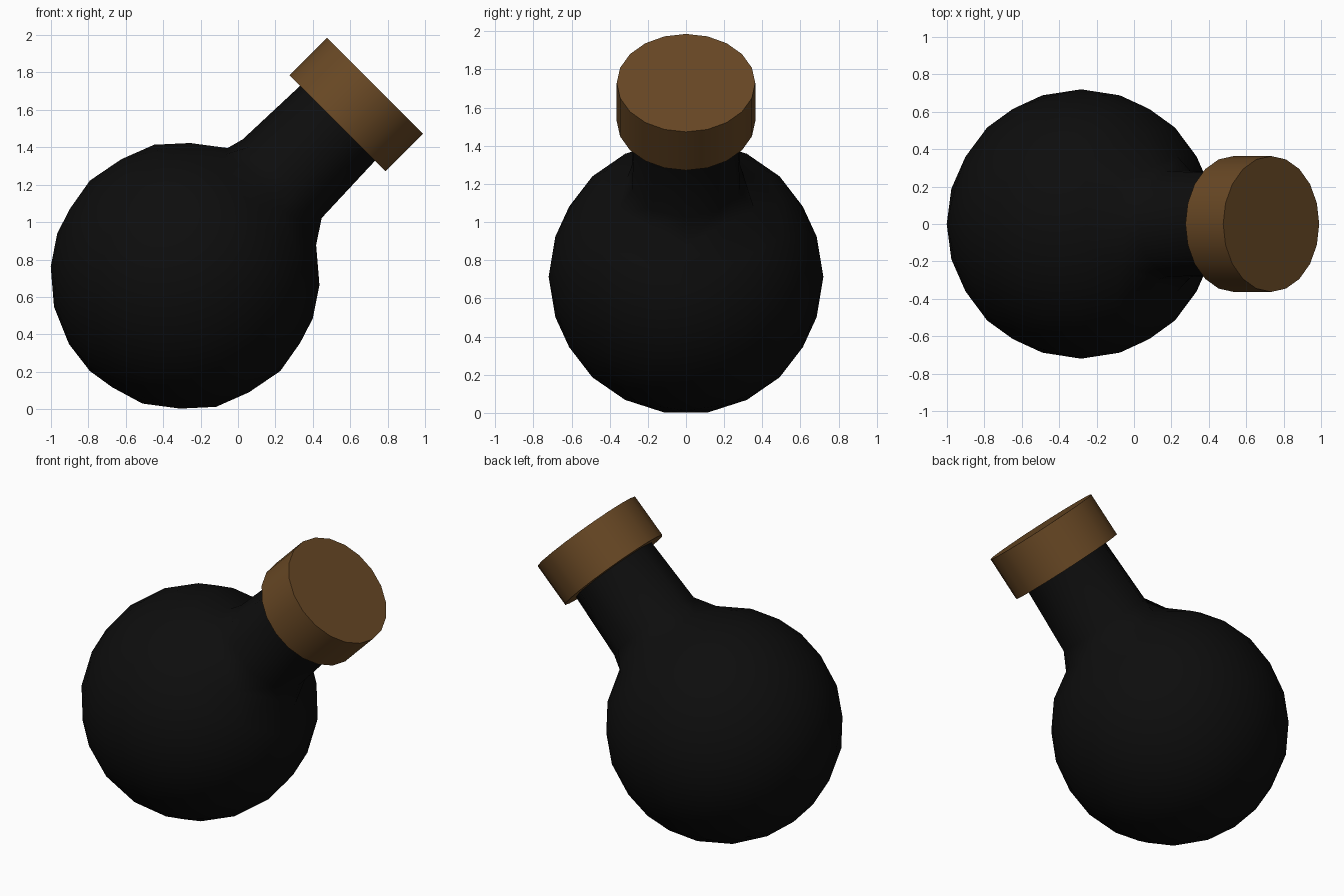
import bpy, bmesh, math
from mathutils import Matrix, Vector

if "Cube" in bpy.data.objects:
    bpy.data.objects.remove(bpy.data.objects["Cube"])

# Everything is built along a local z axis, then tilted 45 degrees toward +x
TILT = Matrix.Translation((-0.283, 0, 0.713)) @ Matrix.Rotation(math.radians(45), 4, 'Y')


def finish(bm, name, color, angle):
    bmesh.ops.recalc_face_normals(bm, faces=bm.faces)
    bm.transform(TILT)
    mesh = bpy.data.meshes.new(name)
    bm.to_mesh(mesh)
    bm.free()
    obj = bpy.data.objects.new(name, mesh)
    bpy.context.collection.objects.link(obj)
    mat = bpy.data.materials.new(name + "_material")
    mat.diffuse_color = color
    mat.use_nodes = True
    mat.node_tree.nodes["Principled BSDF"].inputs["Base Color"].default_value = mat.diffuse_color
    mesh.materials.append(mat)
    bpy.ops.object.select_all(action='DESELECT')
    obj.select_set(True)
    bpy.context.view_layer.objects.active = obj
    bpy.ops.object.shade_smooth_by_angle(angle=math.radians(angle))
    return obj


# Round flask body: low-poly sphere opened at its pole, rim extruded into a neck
bm = bmesh.new()
bmesh.ops.create_icosphere(bm, subdivisions=3, radius=0.72)
pole = [v for v in bm.verts if v.co.angle(Vector((0, 0, 1))) < math.radians(24)]
bmesh.ops.delete(bm, geom=pole, context='VERTS')
rim = [e for e in bm.edges if e.is_boundary]
for radius, height in ((0.298, 0.735), (0.283, 1.16)):
    out = bmesh.ops.extrude_edge_only(bm, edges=rim)["geom"]
    for v in (g for g in out if isinstance(g, bmesh.types.BMVert)):
        flat = Vector((v.co.x, v.co.y, 0)).normalized() * radius
        v.co = (flat.x, flat.y, height)
    rim = [e for e in bm.edges if e.is_boundary]
bmesh.ops.contextual_create(bm, geom=rim)
finish(bm, "flask_body", (0.004, 0.004, 0.004, 1), 60)

# Wide stopper on the neck
bm = bmesh.new()
bmesh.ops.create_cone(bm, cap_ends=True, segments=20, radius1=0.363, radius2=0.363,
                      depth=0.285, matrix=Matrix.Translation((0, 0, 1.295))
                      @ Matrix.Rotation(math.pi / 2, 4, 'Z'))
finish(bm, "stopper", (0.14, 0.065, 0.018, 1), 30)
